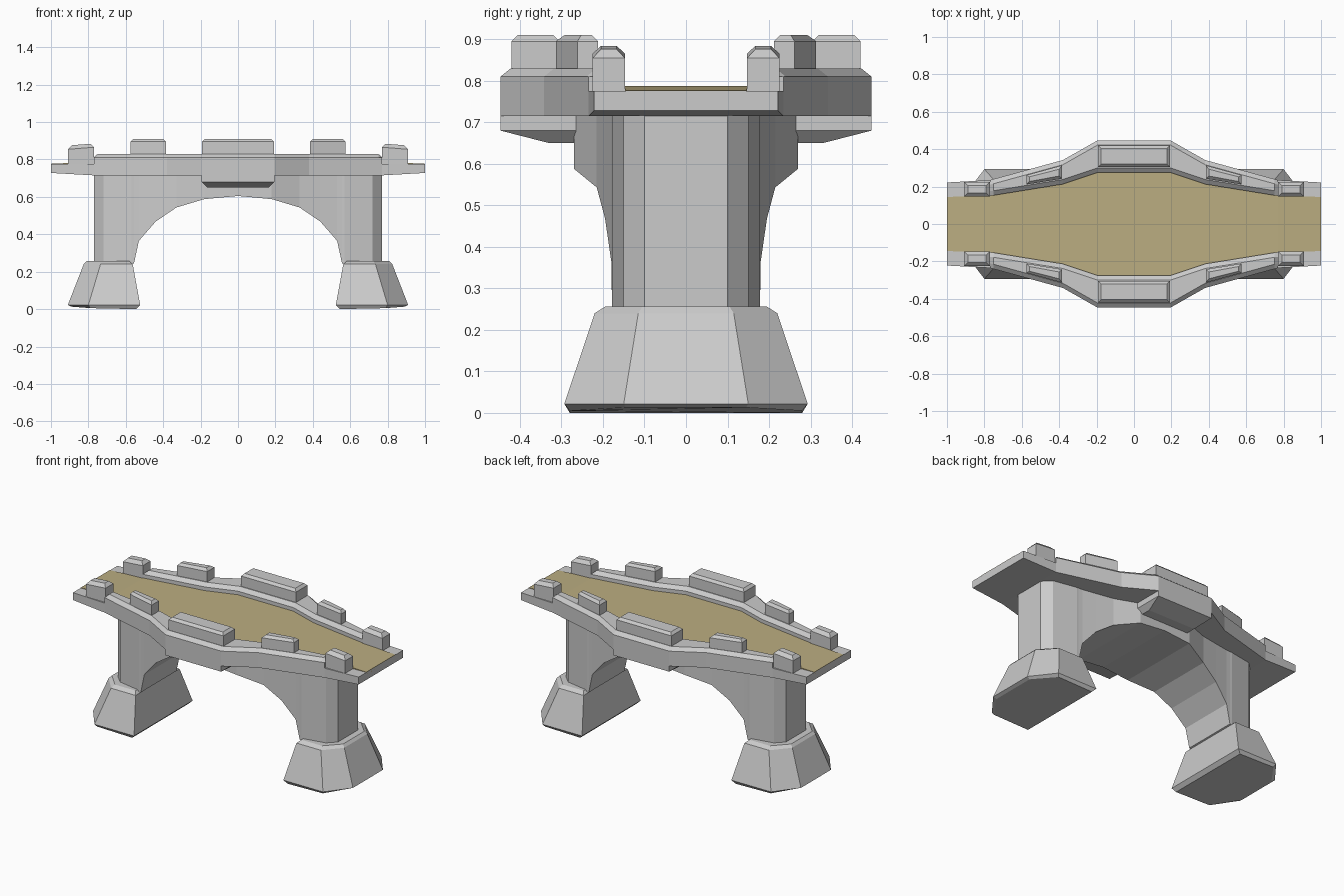
import bpy, bmesh

if "Cube" in bpy.data.objects:
    bpy.data.objects.remove(bpy.data.objects["Cube"])


def loft(name, rings, mirror=(False, False), color=None):
    """Skin equal-length rings of points, cap both ends, optionally mirror in x / y."""
    bm = bmesh.new()
    vs = [[bm.verts.new(p) for p in r] for r in rings]
    n = len(vs[0])
    for a, b in zip(vs, vs[1:]):
        for k in range(n):
            bm.faces.new((a[k], a[(k + 1) % n], b[(k + 1) % n], b[k]))
    bm.faces.new(vs[0])
    bm.faces.new(vs[-1])
    bmesh.ops.recalc_face_normals(bm, faces=bm.faces)
    me = bpy.data.meshes.new(name)
    bm.to_mesh(me)
    bm.free()
    ob = bpy.data.objects.new(name, me)
    bpy.context.collection.objects.link(ob)
    if any(mirror):
        m = ob.modifiers.new("mirror", 'MIRROR')
        m.use_axis = (mirror[0], mirror[1], False)
        m.use_mirror_merge = False
    if color:
        mat = bpy.data.materials.new(name)
        mat.diffuse_color = color
        mat.use_nodes = True
        mat.node_tree.nodes["Principled BSDF"].inputs["Base Color"].default_value = mat.diffuse_color
        me.materials.append(mat)
    return ob


def both(stations):
    """Repeat the positive-x stations on the negative side."""
    return [(-s[0], *s[1:]) for s in reversed(stations) if s[0] > 0] + stations


def curve(pts):
    def f(x):
        x = abs(x)
        for (a, ya), (b, yb) in zip(pts, pts[1:]):
            if x <= b:
                return ya + (yb - ya) * (x - a) / (b - a)
        return pts[-1][1]
    return f


# Plan outline of the deck (outer) and the walkway (inner)
outer = curve([(0, .447), (.195, .447), (.38, .342), (.77, .235), (1, .222)])
inner = curve([(0, .275), (.195, .275), (.38, .213), (.77, .15), (1, .145)])

# Deck slab, underside rising a little towards the ends
deck = both([(.195, .715, .775), (.38, .715, .775), (.77, .715, .775), (1, .728, .775)])
loft("deck", [[(x, -outer(x), lo), (x, outer(x), lo), (x, outer(x), hi), (x, -outer(x), hi)]
              for x, lo, hi in deck])

# Walkway surface
walk = both([(.195, .787), (.38, .787), (.77, .787), (1, .777)])
loft("walkway", [[(x, -inner(x), .76), (x, inner(x), .76), (x, inner(x), z), (x, -inner(x), z)]
                 for x, z in walk], color=(.5, .42, .22, 1))

# Low parapets with chamfered tops
rail = both([(.195, .83), (.38, .83), (.75, .83), (.77, .812)])
loft("parapet", [[(x, outer(x), .72), (x, outer(x), .81), (x, outer(x) - .025, z),
                  (x, inner(x) + .025, z), (x, inner(x), .81), (x, inner(x), .72)]
                 for x, z in rail], (False, True))


def block(name, x0, x1, y_out, y_in, z0, z1, chamfer, mirror, tilt=0):
    """Block following the parapet line, with a chamfered top."""
    base = [(x0, y_in(x0)), (x1, y_in(x1)), (x1, y_out(x1)), (x0, y_out(x0))]
    cx = (x0 + x1) / 2
    cy = sum(p[1] for p in base) / 4
    kx = 1 - 2 * chamfer / (x1 - x0)
    ky = 1 - 2 * chamfer / (y_out(cx) - y_in(cx))
    slope = (y_out(x1) + y_in(x1) - y_out(x0) - y_in(x0)) / 2 / (x1 - x0)
    top = []
    for x, y in base:
        mid = cy + slope * (x - cx)
        nx = cx + (x - cx) * kx
        top.append((nx, cy + slope * (nx - cx) + (y - mid) * ky))
    lift = lambda x: tilt * (x - cx)
    loft(name, [[(x, y, z0) for x, y in base],
                [(x, y, z1 - chamfer + lift(x)) for x, y in base],
                [(x, y, z1 + lift(x)) for x, y in top]], mirror)


# Merlons and end posts
def m_out(x): return outer(x) - .027
def m_in(x): return inner(x) + .03


block("middle_merlon", -.192, .192, m_out, m_in, .82, .91, .015, (False, True))
block("side_merlon", .385, .575, m_out, m_in, .82, .91, .015, (True, True))
block("end_post", .77, .908, lambda x: .225, lambda x: .147, .76, .88, .02, (True, True), -.08)

# Corbel under the wide middle of the deck
corbel = [(.717, .195, .447), (.68, .195, .447), (.65, .165, .33)]
loft("corbel", [[(-x, .2, z), (x, .2, z), (x, y, z), (-x, y, z)] for z, x, y in corbel],
     (False, True))

# Arched body: x, half depth, underside height
arch = both([(0, .27, .605), (.18, .27, .588), (.33, .215, .543), (.44, .195, .468),
             (.53, .18, .365), (.556, .178, .245), (.57, .178, .24),
             (.72, .15, .24), (.77, .10, .24)])
loft("arch_body", [[(x, -y, z), (x, y, z), (x, y, .725), (x, -y, .725)] for x, y, z in arch])

# Flared feet: z, inner x, shoulder x, outer x, side y, outer y
foot = [(.003, .545, .79, .89, .28, .145), (.022, .523, .80, .91, .293, .15),
        (.24, .563, .735, .825, .22, .115), (.256, .58, .725, .81, .195, .105)]
rings = []
for i, (z, xi, xs, xo, ys, yo) in enumerate(foot):
    # the lowest ring tilts up slightly towards the outside
    up = .013 if i == 0 else 0
    rings.append([(xi, -ys, z), (xs, -ys, z + up * .4), (xo, -yo, z + up),
                  (xo, yo, z + up), (xs, ys, z + up * .4), (xi, ys, z)])
# drop the lowest edge exactly to the ground
rings[0] = [(x, y, z - .003) for x, y, z in rings[0]]
loft("foot", rings, (True, False))
